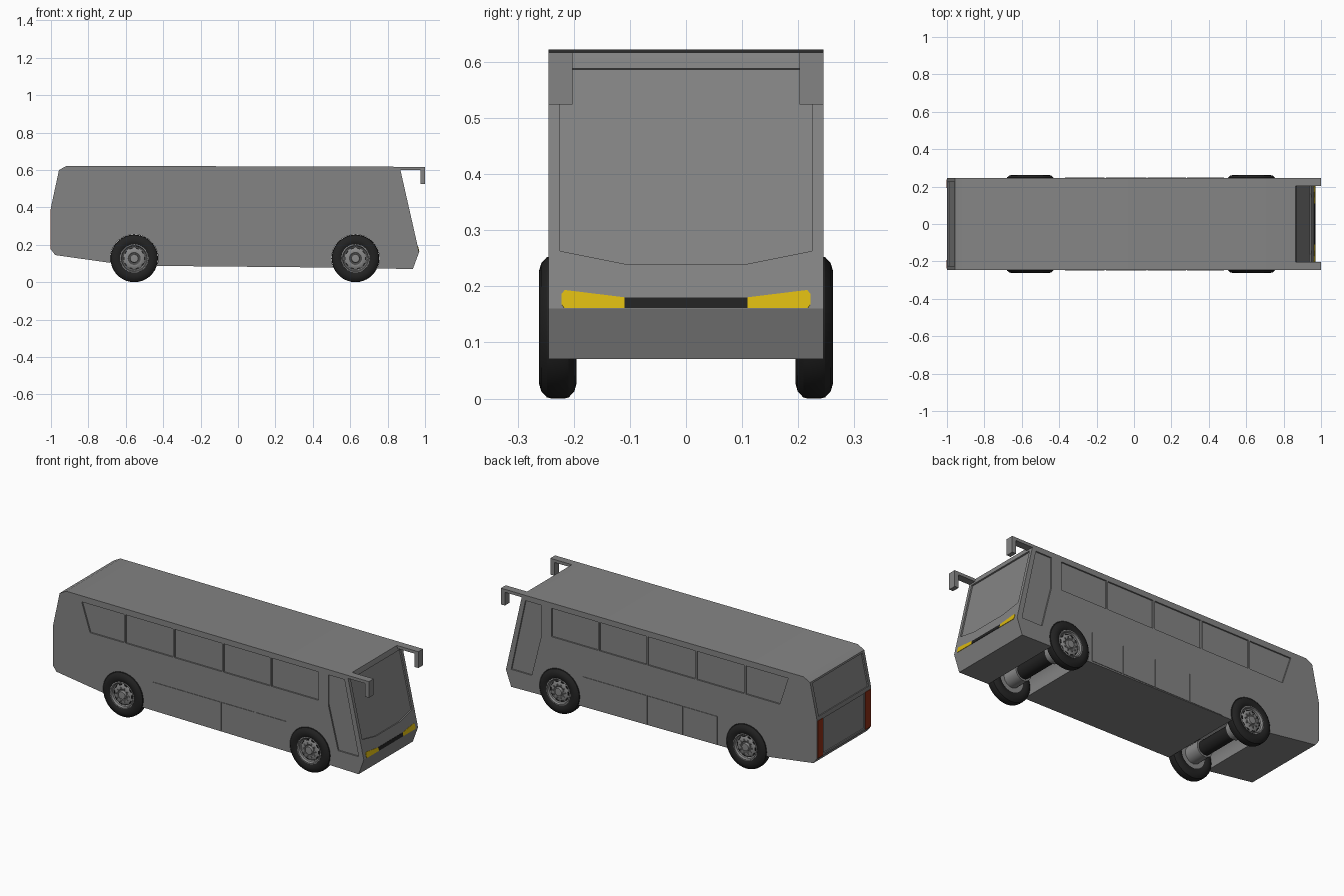
import bpy, bmesh, math
from mathutils import Vector, Matrix

if "Cube" in bpy.data.objects:
    bpy.data.objects.remove(bpy.data.objects["Cube"])


def material(name, rgb):
    m = bpy.data.materials.new(name)
    m.diffuse_color = (*rgb, 1)
    m.use_nodes = True
    m.node_tree.nodes["Principled BSDF"].inputs["Base Color"].default_value = m.diffuse_color
    return m


GREY = material("body_grey", (0.23, 0.23, 0.23))
BLACK = material("tyre_black", (0.016, 0.016, 0.016))
METAL = material("wheel_metal", (0.25, 0.25, 0.25))
YELLOW = material("headlight_yellow", (0.70, 0.48, 0.005))
RED = material("taillight_red", (0.28, 0.03, 0.008))

HALF_W = 0.245
WHEEL_X = (-0.555, 0.628)
WHEEL_Z = 0.127


def finish(bm, name, mat, smooth=False):
    bmesh.ops.recalc_face_normals(bm, faces=bm.faces)
    me = bpy.data.meshes.new(name)
    bm.to_mesh(me)
    bm.free()
    ob = bpy.data.objects.new(name, me)
    bpy.context.collection.objects.link(ob)
    if mat:
        me.materials.append(mat)
    if smooth:
        smooth_angle(ob)
    return ob


def smooth_angle(ob):
    bpy.ops.object.select_all(action='DESELECT')
    bpy.context.view_layer.objects.active = ob
    ob.select_set(True)
    bpy.ops.object.shade_smooth_by_angle(angle=math.radians(30))


def prism(bm, pts, vec):
    """Extrude a planar outline along a vector into a closed solid."""
    a = [bm.verts.new(p) for p in pts]
    b = [bm.verts.new(Vector(p) + Vector(vec)) for p in pts]
    bm.faces.new(a)
    bm.faces.new(b[::-1])
    for i in range(len(a)):
        j = (i + 1) % len(a)
        bm.faces.new((a[i], b[i], b[j], a[j]))


def box(bm, x0, x1, y0, y1, z0, z1):
    prism(bm, [(x0, y0, z0), (x1, y0, z0), (x1, y1, z0), (x0, y1, z0)], (0, 0, z1 - z0))


def lathe(bm, profile, sign=1, steps=36):
    """Revolve (y, radius) points round the y axis."""
    vs = [bm.verts.new((0, sign * y, r)) for y, r in profile]
    es = [bm.edges.new(p) for p in zip(vs, vs[1:])]
    bmesh.ops.spin(bm, geom=vs + es, cent=(0, 0, 0), axis=(0, 1, 0),
                   angle=2 * math.pi, steps=steps)
    bmesh.ops.remove_doubles(bm, verts=bm.verts, dist=1e-5)


# Sloped faces: map (y, z) onto the front and the upper rear, pushed out by off
FRONT_N = Vector((0.975, 0, 0.221))
REAR_N = Vector((-0.978, 0, 0.21))


def on_front(y, z, off=0):
    return Vector((0.968 - (z - 0.16) * 0.2267, y, z)) + FRONT_N * off


def on_rear(y, z, off=0):
    return Vector((-1 + (z - 0.4) * 0.215, y, z)) + REAR_N * off


# Body shell from its side profile
side = [(-0.915, 0.622), (-0.957, 0.60), (-1, 0.40), (-1, 0.175), (-0.978, 0.145),
        (-0.66, 0.10), (-0.44, 0.087), (0.52, 0.078), (0.935, 0.07), (0.968, 0.16),
        (0.866, 0.61), (0.864, 0.617)]
bm = bmesh.new()
prism(bm, [(x, -HALF_W, z) for x, z in side], (0, 2 * HALF_W, 0))
body = finish(bm, "bus_body", GREY)

# Cutters: side windows, windscreen, rear panels and wheel arches
windows = [[(-0.818, 0.587), (-0.55, 0.587), (-0.55, 0.425), (-0.765, 0.425)]]
for x0, x1 in ((-0.54, -0.24), (-0.23, 0.07), (0.08, 0.375), (0.385, 0.68)):
    windows.append([(x0, 0.587), (x1, 0.587), (x1, 0.425), (x0, 0.425)])
windows.append([(0.743, 0.587), (0.845, 0.587), (0.935, 0.17), (0.805, 0.17), (0.743, 0.415)])

bm = bmesh.new()
for s in (-1, 1):
    for w in windows:
        prism(bm, [(x, s * (HALF_W - 0.008), z) for x, z in w], (0, s * 0.03, 0))
screen = [(-0.225, 0.588), (-0.225, 0.263), (-0.11, 0.24),
          (0.11, 0.24), (0.225, 0.263), (0.225, 0.588)]
prism(bm, [on_front(y, z, -0.008) for y, z in screen], FRONT_N * 0.03)
rear = [(-0.225, 0.59), (-0.225, 0.41), (0.225, 0.41), (0.225, 0.59)]
prism(bm, [on_rear(y, z, -0.008) for y, z in rear], REAR_N * 0.03)
box(bm, -1.03, -0.994, -0.185, 0.185, 0.185, 0.385)
for wx in WHEEL_X:
    ring = [(wx + 0.128 * math.cos(i * math.pi / 18), -0.4,
             WHEEL_Z + 0.128 * math.sin(i * math.pi / 18)) for i in range(36)]
    prism(bm, ring, (0, 0.8, 0))
cutter = finish(bm, "recess_cutter", None)
cutter.hide_render = True

mod = body.modifiers.new("recesses", 'BOOLEAN')
mod.operation = 'DIFFERENCE'
mod.solver = 'EXACT'
mod.object = cutter
bpy.context.view_layer.objects.active = body
bpy.ops.object.modifier_apply(modifier=mod.name)
bpy.data.objects.remove(cutter)
smooth_angle(body)

# Luggage flaps along both lower sides
bm = bmesh.new()
for s in (-1, 1):
    for x0, x1 in ((-0.37, -0.157), (-0.151, 0.067), (0.073, 0.277), (0.283, 0.48)):
        ya, yb = sorted((s * (HALF_W - 0.004), s * (HALF_W + 0.003)))
        box(bm, x0, x1, ya, yb, 0.088, 0.25)
finish(bm, "luggage_flaps", GREY)

# Mirror arms reaching forward from the roof corners
for s, label in ((-1, "right"), (1, "left")):
    arm = [(0.85, 0.617), (1.0, 0.617), (1.0, 0.524), (0.975, 0.524), (0.975, 0.60), (0.85, 0.60)]
    bm = bmesh.new()
    prism(bm, [(x, s * 0.202, z) for x, z in arm], (0, s * 0.043, 0))
    finish(bm, label + "_mirror", GREY)

    # Headlight wedge and tall taillight
    bm = bmesh.new()
    lamp = [(0.11, 0.161), (0.217, 0.161), (0.222, 0.168), (0.222, 0.186),
            (0.216, 0.193), (0.11, 0.18)]
    prism(bm, [on_front(s * y, z, -0.003) for y, z in lamp], FRONT_N * 0.005)
    finish(bm, label + "_headlight", YELLOW)
    bm = bmesh.new()
    ya, yb = sorted((s * 0.192, s * 0.238))
    box(bm, -1.003, -0.997, ya, yb, 0.176, 0.39)
    finish(bm, label + "_taillight", RED)

# Dark grille strip between the headlights
bm = bmesh.new()
prism(bm, [on_front(y, z, -0.003) for y, z in
           ((-0.11, 0.161), (0.11, 0.161), (0.11, 0.18), (-0.11, 0.18))], FRONT_N * 0.005)
finish(bm, "grille", BLACK)

# Wheels: tyre, dished rim, vent slots and bolts, with an axle per pair
tyre = [(0.255, 0.074), (0.261, 0.085), (0.262, 0.100), (0.258, 0.114), (0.248, 0.125),
        (0.240, 0.127), (0.217, 0.127), (0.209, 0.125), (0.199, 0.114), (0.195, 0.100),
        (0.196, 0.085), (0.202, 0.074), (0.255, 0.074)]
rim = [(0.202, 0.0), (0.202, 0.075), (0.257, 0.076), (0.258, 0.070), (0.246, 0.066),
       (0.242, 0.060), (0.250, 0.046), (0.250, 0.032), (0.247, 0.028), (0.247, 0.024),
       (0.259, 0.021), (0.260, 0.0)]
for wx, end in zip(WHEEL_X, ("rear", "front")):
    for s, label in ((-1, "right"), (1, "left")):
        name = f"{end}_{label}_"
        parts = []
        bm = bmesh.new()
        lathe(bm, tyre, s)
        parts.append(finish(bm, name + "tyre", BLACK, True))
        bm = bmesh.new()
        lathe(bm, rim, s)
        for i in range(10):
            a = 2 * math.pi * i / 10
            at = (0.039 * math.cos(a), s * 0.251, 0.039 * math.sin(a))
            bmesh.ops.create_cone(bm, cap_ends=True, segments=6, radius1=0.004, radius2=0.004,
                                  depth=0.008, matrix=Matrix.Translation(at)
                                  @ Matrix.Rotation(math.pi / 2, 4, 'X'))
        parts.append(finish(bm, name + "rim", METAL, True))
        bm = bmesh.new()
        for i in range(10):
            a = 2 * math.pi * i / 10
            arc = [(r * math.cos(a + d), s * 0.240, r * math.sin(a + d))
                   for r, d in ((0.053, -0.16), (0.059, -0.16), (0.059, 0.16), (0.053, 0.16))]
            prism(bm, arc, (0, s * 0.0075, 0))
        parts.append(finish(bm, name + "vent_slots", BLACK))
        bm = bmesh.new()
        lathe(bm, [(0.11, 0), (0.11, 0.05), (0.204, 0.05), (0.204, 0)], s, 24)
        parts.append(finish(bm, name + "brake_drum", METAL, True))
        for p in parts:
            p.location = (wx, 0, WHEEL_Z)
    bm = bmesh.new()
    lathe(bm, [(-0.12, 0), (-0.12, 0.04), (0.12, 0.04), (0.12, 0)], 1, 24)
    finish(bm, end + "_axle", BLACK, True).location = (wx, 0, WHEEL_Z)
